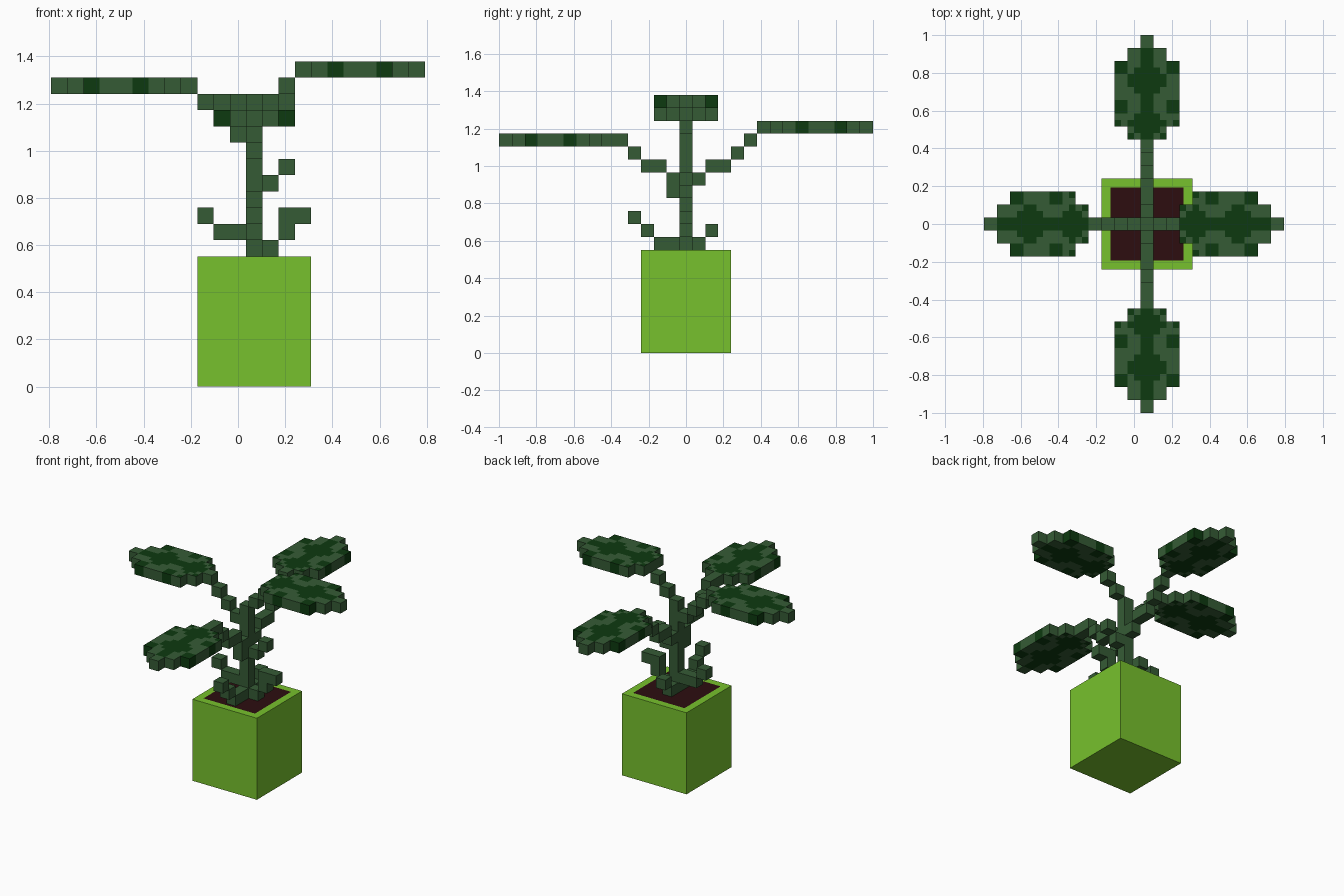
import bpy, bmesh, math

if "Cube" in bpy.data.objects:
    bpy.data.objects.remove(bpy.data.objects["Cube"], do_unlink=True)

U = 2 / 29          # edge of one block
POT_H = 8           # pot height in blocks


def material(name, rgb):
    m = bpy.data.materials.new(name)
    m.use_nodes = True
    m.diffuse_color = (*rgb, 1)
    bsdf = m.node_tree.nodes["Principled BSDF"]
    bsdf.inputs["Base Color"].default_value = (*rgb, 1)
    bsdf.inputs["Roughness"].default_value = 0.9
    return m


LIME = material("lime_pot", (0.185, 0.535, 0.026))
SOIL = material("dark_soil", (0.026, 0.004, 0.005))
GREEN = material("leaf_green", (0.036, 0.105, 0.036))
DARK = material("deep_leaf_green", (0.004, 0.042, 0.005))


def add_object(name, bm, mats):
    mesh = bpy.data.meshes.new(name)
    bm.to_mesh(mesh)
    bm.free()
    for m in mats:
        mesh.materials.append(m)
    ob = bpy.data.objects.new(name, mesh)
    bpy.context.collection.objects.link(ob)
    return ob


def blocks(name, cells, size, mats, rule=lambda cell, axis: 0):
    """Join grid cells into one mesh, keeping only the outer faces."""
    bm, verts, cells = bmesh.new(), {}, set(cells)
    for cell in cells:
        for axis in range(3):
            for side in (0, 1):
                near = list(cell)
                near[axis] += 2 * side - 1
                if tuple(near) in cells:
                    continue
                quad = []
                for p, q in ((0, 0), (1, 0), (1, 1), (0, 1)):
                    c = list(cell)
                    c[axis] += side
                    c[(axis + 1) % 3] += p
                    c[(axis + 2) % 3] += q
                    c = tuple(c)
                    if c not in verts:
                        verts[c] = bm.verts.new([v * s for v, s in zip(c, size)])
                    quad.append(verts[c])
                face = bm.faces.new(quad if side else quad[::-1])
                face.material_index = rule(cell, axis)
    return add_object(name, bm, mats)


# Pot with an inset soil bed
bm = bmesh.new()
bmesh.ops.create_cube(bm, size=1)
bmesh.ops.scale(bm, vec=(7 * U, 7 * U, POT_H * U), verts=bm.verts)
bmesh.ops.translate(bm, vec=(U, 0, POT_H * U / 2), verts=bm.verts)
top = max(bm.faces, key=lambda f: f.calc_center_median().z)
bmesh.ops.inset_region(bm, faces=[top], thickness=U)
top.material_index = 1
add_object("pot", bm, [LIME, SOIL])


# Stem, leaf stalks and small shoots: (x, y, level above the soil)
def plant_part(name, cells):
    ob = blocks(name, cells, (U, U, U), [GREEN])
    ob.location = (U / 2, -U / 2, POT_H * U)


plant_part("stem", [(0, 0, k) for k in range(9)])
plant_part("left_stalk", [(1, 0, 9), (2, 0, 10)])
plant_part("right_stalk", [(-n, 0, 6 + n) for n in range(1, 5)])
for name, s, lift in (("front_stalk", -1, 0), ("back_stalk", 1, 1)):
    path = [(1, 5), (2, 6), (3, 6), (4, 7), (5, 8), (6, 8 + lift)]
    plant_part(name, [(0, s * n, k) for n, k in path])
plant_part("front_stalk_base", [(0, -1, 4)])
plant_part("upper_shoot", [(1, 0, 4), (2, 0, 5)])
plant_part("left_shoot", [(1, 0, 0), (2, 0, 1), (2, 0, 2), (3, 0, 2)])
plant_part("right_shoot", [(-1, 0, 1), (-2, 0, 1), (-3, 0, 2)])
plant_part("front_shoot", [(0, -1, 0), (0, -2, 0), (0, -3, 1), (0, -4, 2)])
plant_part("back_shoot", [(0, 1, 0), (0, 2, 1)])

# Leaf: half-block grid along +x, mottled by a mirrored pattern from base to tip
WIDTHS = (3, 5, 5, 5, 5, 5, 3, 1)
PATTERN = ("x.x..", "xx...", "xxx.x", "xx...", "x..xx", "x..xx", "x....", "xx...",
           "xxx..", "xxx..", "xx.xx", "x..xx", "x....", "x....", ".....", ".....")


def leaf_colour(cell, axis):
    a, b, _ = cell
    out = b if b >= 0 else -b - 1          # half blocks from the midrib
    if axis == 2:
        return int(PATTERN[a][out] == "x")
    return int(a // 2 in (2, 5) and out >= 3)


leaf_cells = [(a, b, 0) for a in range(16)
              for b in range(-WIDTHS[a // 2], WIDTHS[a // 2])
              ]
# A width of w blocks is w half blocks on each side of the midrib
leaf_cells = [c for c in leaf_cells if -WIDTHS[c[0] // 2] <= c[1] < WIDTHS[c[0] // 2]]

for name, turn, x, y, z in (("left_leaf", 0, 3.5, 0, 19), ("back_leaf", 90, 1, 6.5, 17),
                            ("right_leaf", 180, -3.5, 0, 18), ("front_leaf", 270, 1, -6.5, 16)):
    ob = blocks(name, leaf_cells, (U / 2, U / 2, U), [GREEN, DARK], leaf_colour)
    ob.location = (x * U, y * U, z * U)
    ob.rotation_euler.z = math.radians(turn)
